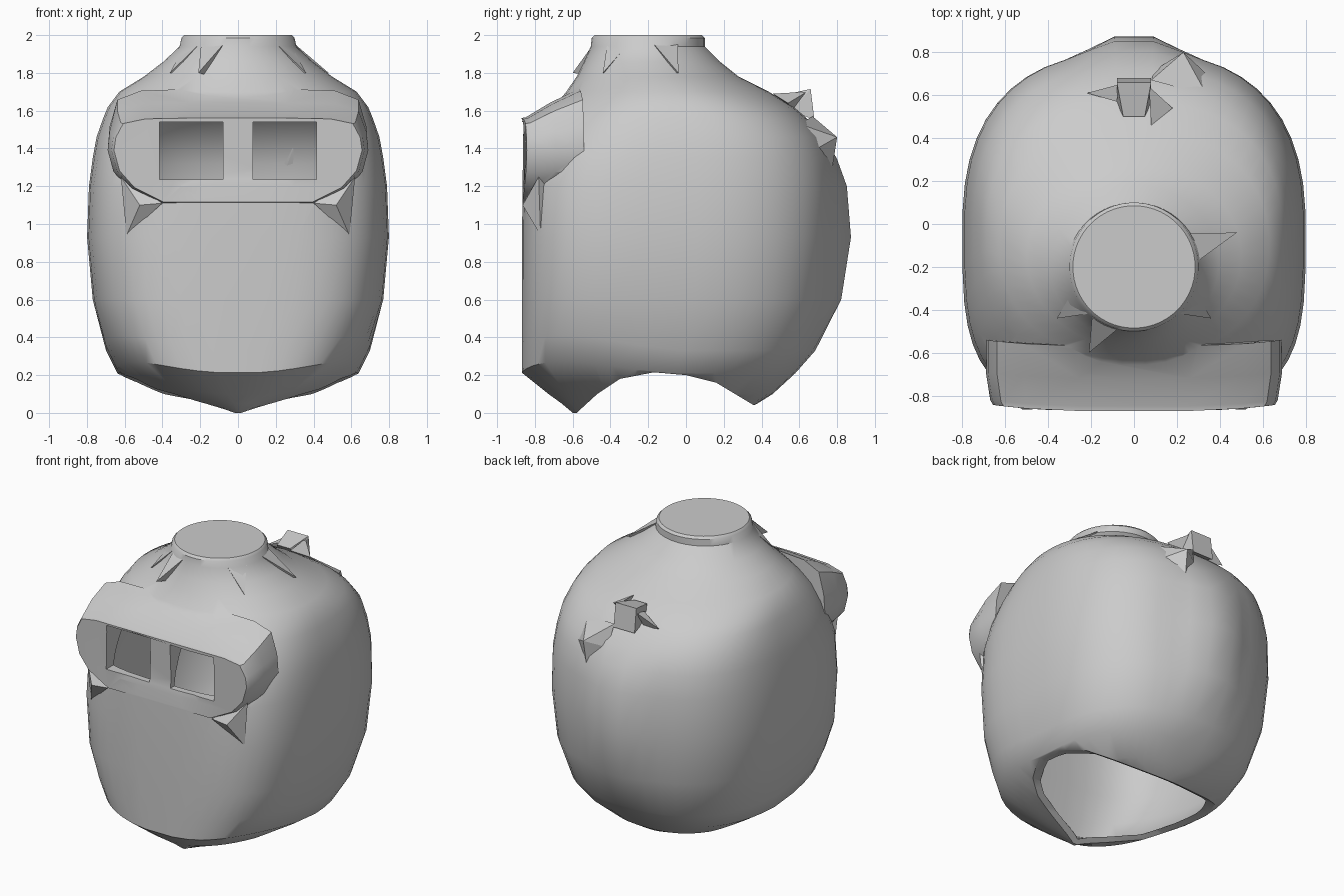
import bpy, bmesh, math
from mathutils import Vector

cube = bpy.data.objects.get("Cube")
if cube:
    bpy.data.objects.remove(cube)

grey = bpy.data.materials.new("matte grey")
grey.use_nodes = True
grey.diffuse_color = (0.6, 0.6, 0.6, 1)
grey.node_tree.nodes["Principled BSDF"].inputs["Base Color"].default_value = (0.6, 0.6, 0.6, 1)

SEGMENTS = 48
# Helmet sections: height, half width, front, back, front squareness
SECTIONS = [
    (0, .06, -.6, .28, 2), (.05, .28, -.66, .38, 2.2), (.1, .47, -.73, .46, 2.5),
    (.21, .64, -.87, .58, 3), (.33, .7, -.87, .68, 3.3), (.6, .77, -.87, .77, 3.5),
    (.93, .8, -.87, .8, 3.5), (1.2, .79, -.865, .8, 3.4), (1.35, .77, -.84, .77, 3.1),
    (1.46, .75, -.8, .725, 2.8), (1.56, .715, -.745, .64, 2.6), (1.62, .69, -.7, .57, 2.4),
    (1.7, .63, -.635, .44, 2.2), (1.78, .5, -.58, .28, 2), (1.86, .395, -.54, .18, 2),
    (1.94, .31, -.505, .1, 2), (1.985, .3, -.5, .1, 2), (2, .285, -.485, .085, 2),
]


def finish(name, bm):
    bmesh.ops.recalc_face_normals(bm, faces=bm.faces)
    mesh = bpy.data.meshes.new(name)
    bm.to_mesh(mesh)
    bm.free()
    obj = bpy.data.objects.new(name, mesh)
    mesh.materials.append(grey)
    bpy.context.collection.objects.link(obj)
    return obj


def skin(name, loops):
    bm = bmesh.new()
    rings = [[bm.verts.new(p) for p in loop] for loop in loops]
    n = len(rings[0])
    for a, b in zip(rings, rings[1:]):
        for i in range(n):
            j = (i + 1) % n
            bm.faces.new((a[i], a[j], b[j], b[i]))
    bm.faces.new(rings[0])
    bm.faces.new(rings[-1])
    return finish(name, bm)


def hull(name, points):
    bm = bmesh.new()
    for p in points:
        bm.verts.new(p)
    bmesh.ops.convex_hull(bm, input=bm.verts)
    return finish(name, bm)


def power(v, n):
    return math.copysign(abs(v) ** (2 / n), v)


def section(row, inset):
    z, half, front, back, square = row
    mid = (front + back) / 2
    loop = []
    for i in range(SEGMENTS):
        a = math.tau * (i + .5) / SEGMENTS
        n = square if math.sin(a) < 0 else min(square, 2.5)
        x = power(math.cos(a), n) * max(half - inset, .02)
        y = mid + power(math.sin(a), n) * ((back - front) / 2 - inset)
        height = z * (1 - inset) + inset * .6
        # Raised keel down the back
        if y > mid and .3 < z < 1.4 and not inset:
            y += .075 * max(0, min(1, (.26 - abs(x)) / .13)) * math.sin(math.pi * (z - .3) / 1.2)
        # Chin edge sweeps up towards the cheeks
        if y < mid and z < .4:
            height += .12 * (x / .65) ** 2 * (mid - y) / (mid - front)
        loop.append((x, y, height))
    return loop


def boolean(target, tool, kind):
    mod = target.modifiers.new(kind, "BOOLEAN")
    mod.operation, mod.object, mod.solver = kind, tool, "EXACT"
    bpy.context.view_layer.objects.active = target
    bpy.ops.object.modifier_apply(modifier=mod.name)
    bpy.data.objects.remove(tool)


# Outer helmet body
helmet = skin("helmet_shell", [section(r, 0) for r in SECTIONS])

# Goggle-shaped visor surround whose brow slopes back into the crown
half = [(.25, 1.565), (.5, 1.56), (.62, 1.535), (.66, 1.46), (.67, 1.39), (.64, 1.28), (.56, 1.19), (.4, 1.11)]
outline = half + [(-x, z) for x, z in reversed(half)]


def visor_ring(y, size, lift=0):
    return [(x * size, y + .03 * abs(x / .67) ** 3,
             1.38 + (z - 1.38) * size + lift * max(0, z - 1.4) / .16) for x, z in outline]


visor = skin("visor", [visor_ring(-.873, .98), visor_ring(-.85, 1),
                       visor_ring(-.72, 1.03, .07), visor_ring(-.57, 1.03, .14)])
boolean(helmet, visor, "UNION")

# Hollow inside
boolean(helmet, skin("cavity", [section(r, .04) for r in SECTIONS[:-2]]), "DIFFERENCE")

# Arched neck opening
arch = [(-.59, -.01), (-.47, .1), (-.35, .18), (-.17, .215), (0, .2), (.16, .16),
        (.36, .04), (.4, -.2), (-.59, -.2)]
neck = skin("neck_cutter", [[(x, y, z) for y, z in arch] for x in (-1, 1)])
boolean(helmet, neck, "DIFFERENCE")

# Two eye openings
for side in (-1, 1):
    corners = [(side * x, y, z) for x in (.08, .415) for y in (-1, -.4) for z in (1.235, 1.54)]
    boolean(helmet, hull("eye_cutter", corners), "DIFFERENCE")

bpy.ops.object.select_all(action="DESELECT")
helmet.select_set(True)
bpy.context.view_layer.objects.active = helmet
bpy.ops.object.shade_smooth_by_angle(angle=math.radians(38))

# Pointed cheek fins under the visor ends
for side, label in ((1, "left"), (-1, "right")):
    hull(label + "_cheek_fin", [(side * x, y, z) for x, y, z in (
        (.62, -.78, 1.25), (.4, -.86, 1.11), (.52, -.865, 1.1), (.59, -.77, .94), (.55, -.7, 1.15))])

# Fins around the crown collar
centre = Vector((0, -.2, 0))
for i, tip in enumerate([(.48, -.04), (-.37, -.03), (.36, -.44), (-.36, -.44), (-.21, -.6)]):
    out = Vector((*tip, 0)) - centre
    ray = out.normalized()
    across = Vector((-ray.y, ray.x, 0)) * .07
    rim = centre + ray * .285
    up = Vector((0, 0, 1))
    hull(f"collar_fin_{i + 1}", [rim + across + up * 1.96, rim - across + up * 1.96,
                                 centre + out + up * 1.8, rim + up * 1.78])

# Horn and ridge on the upper back
hull("back_horn", [(s * x, y, z) for s in (-1, 1) for x, y, z in (
    (.08, .66, 1.715), (.08, .68, 1.55), (.05, .5, 1.68), (.08, .56, 1.6))])
hull("left_horn_spur", [(.07, .64, 1.7), (.18, .54, 1.64), (.08, .46, 1.69), (.08, .56, 1.6)])
hull("right_horn_spur", [(-.07, .65, 1.68), (-.22, .61, 1.59), (-.08, .57, 1.66), (-.1, .6, 1.57)])
hull("back_ridge", [(.23, .8, 1.46), (.08, .67, 1.57), (.34, .6, 1.53), (.38, .66, 1.38),
                    (.22, .76, 1.2), (.1, .72, 1.42)])
